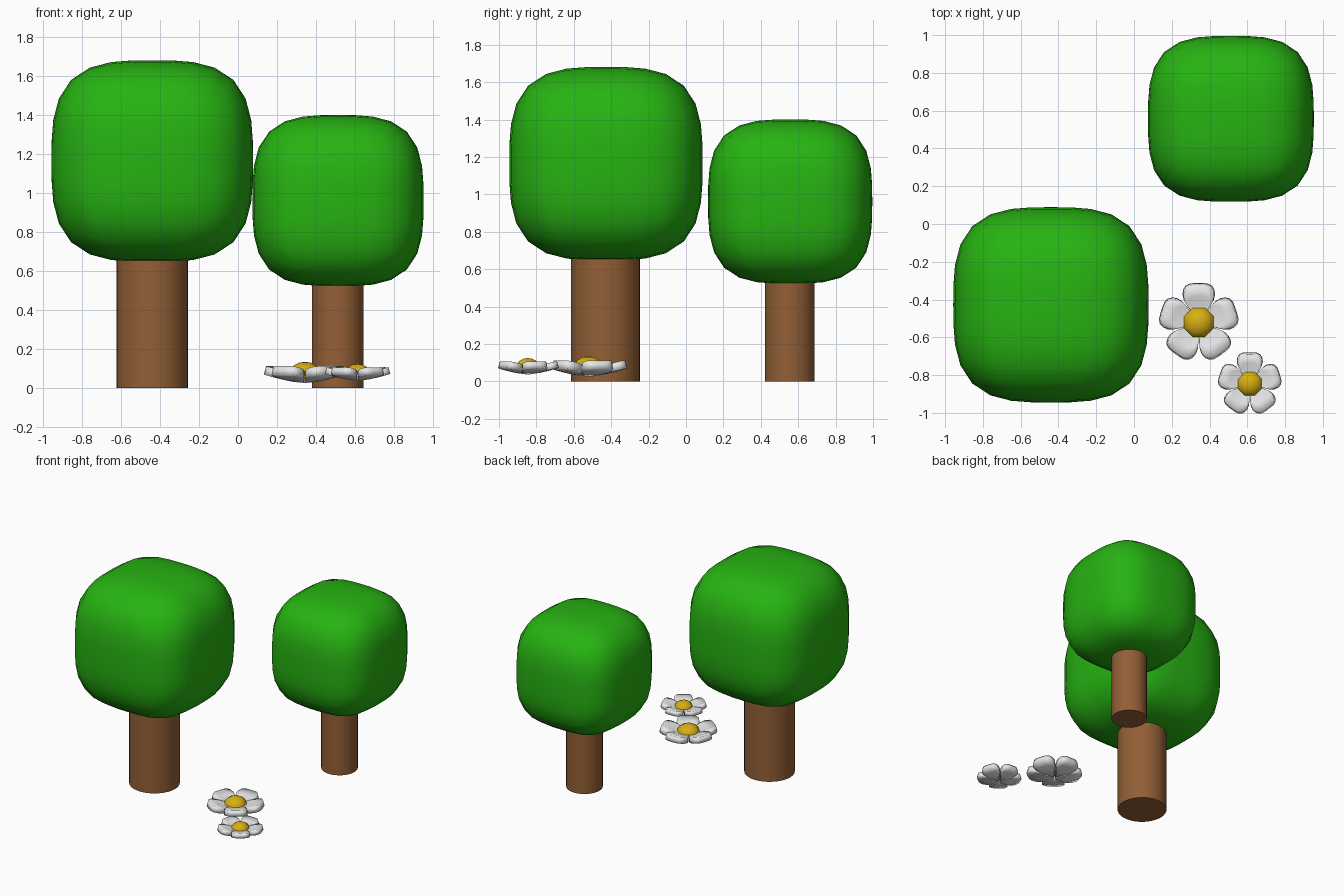
import bpy, bmesh, math
from mathutils import Vector

if "Cube" in bpy.data.objects:
    bpy.data.objects.remove(bpy.data.objects["Cube"])


def material(name, rgb):
    m = bpy.data.materials.new(name)
    m.diffuse_color = (*rgb, 1)
    m.use_nodes = True
    m.node_tree.nodes["Principled BSDF"].inputs["Base Color"].default_value = m.diffuse_color
    return m


GREEN = material("leaf green", (0.02, 0.45, 0.006))
BROWN = material("bark brown", (0.29, 0.115, 0.036))
WHITE = material("petal white", (0.8, 0.8, 0.8))
YELLOW = material("pollen yellow", (0.68, 0.43, 0.007))


def finish(obj, name, mat, angle):
    obj.name = name
    obj.data.materials.append(mat)
    bpy.ops.object.select_all(action='DESELECT')
    obj.select_set(True)
    bpy.context.view_layer.objects.active = obj
    bpy.ops.object.shade_smooth_by_angle(angle=math.radians(angle))
    return obj


def from_bmesh(bm, name, mat, angle, loc):
    mesh = bpy.data.meshes.new(name)
    bm.to_mesh(mesh)
    bm.free()
    obj = bpy.data.objects.new(name, mesh)
    bpy.context.collection.objects.link(obj)
    obj.location = loc
    return finish(obj, name, mat, angle)


# Crown: gridded cube pushed out to a rounded-cube (superellipsoid) surface
def crown(name, loc, half, n=3.2):
    bm = bmesh.new()
    bmesh.ops.create_cube(bm, size=2)
    bmesh.ops.subdivide_edges(bm, edges=bm.edges[:], cuts=7, use_grid_fill=True)
    for v in bm.verts:
        d = Vector([math.tan(c * math.pi / 4) for c in v.co])
        v.co = d * half / sum(abs(c) ** n for c in d) ** (1 / n)
    from_bmesh(bm, name, GREEN, 60, loc)


# Trunk: straight cylinder standing on the ground, running into the crown
def trunk(name, x, y, r, h):
    bpy.ops.mesh.primitive_cylinder_add(vertices=32, radius=r, depth=h,
                                        location=(x, y, h / 2))
    finish(bpy.context.object, name, BROWN, 40)


# Flower: five cupped, thick petals and a flattened yellow centre
HALF_PETAL = [(0.059, 0.084), (0.074, 0.11), (0.081, 0.137), (0.078, 0.163),
              (0.066, 0.183), (0.045, 0.194), (0.02, 0.196)]


def flower(name, x, y, z, s):
    outline = HALF_PETAL + [(-px, py) for px, py in reversed(HALF_PETAL)]
    bm = bmesh.new()
    for k in range(5):
        a = k * math.tau / 5
        ca, sa = math.cos(a), math.sin(a)

        def point(px, py):
            r = math.hypot(px, py) / 0.196
            return bm.verts.new((s * (px * ca - py * sa), s * (px * sa + py * ca),
                                 s * 0.042 * r ** 1.4))

        hub = point(0, 0)
        rows = [[point(px * f, py * f) for px, py in outline] for f in (0.4, 0.7, 1)]
        for i in range(len(outline) - 1):
            bm.faces.new((hub, rows[0][i], rows[0][i + 1]))
            for p, q in zip(rows, rows[1:]):
                bm.faces.new((p[i], q[i], q[i + 1], p[i + 1]))
    petals = from_bmesh(bm, name + "_petals", WHITE, 40, (x, y, z))
    solid = petals.modifiers.new("thickness", 'SOLIDIFY')
    solid.thickness = 0.045 * s
    solid.offset = -1

    bpy.ops.mesh.primitive_uv_sphere_add(segments=8, ring_count=8, radius=0.087 * s,
                                         location=(x, y, z), rotation=(0, 0, math.pi / 8))
    centre = bpy.context.object
    centre.scale.z = 0.75
    # keep only the dome plus a shallow skirt so nothing pokes out below
    for v in centre.data.vertices:
        v.co.z = max(v.co.z, -0.03 * s)
    finish(centre, name + "_centre", YELLOW, 60)


trunk("large_trunk", -0.44, -0.43, 0.184, 0.72)
crown("large_crown", (-0.44, -0.428, 1.165), 0.517)
trunk("small_trunk", 0.512, 0.555, 0.133, 0.59)
crown("small_crown", (0.513, 0.557, 0.962), 0.439)
flower("large_flower", 0.343, -0.521, 0.07, 1.0)
flower("small_flower", 0.613, -0.846, 0.073, 0.8)
